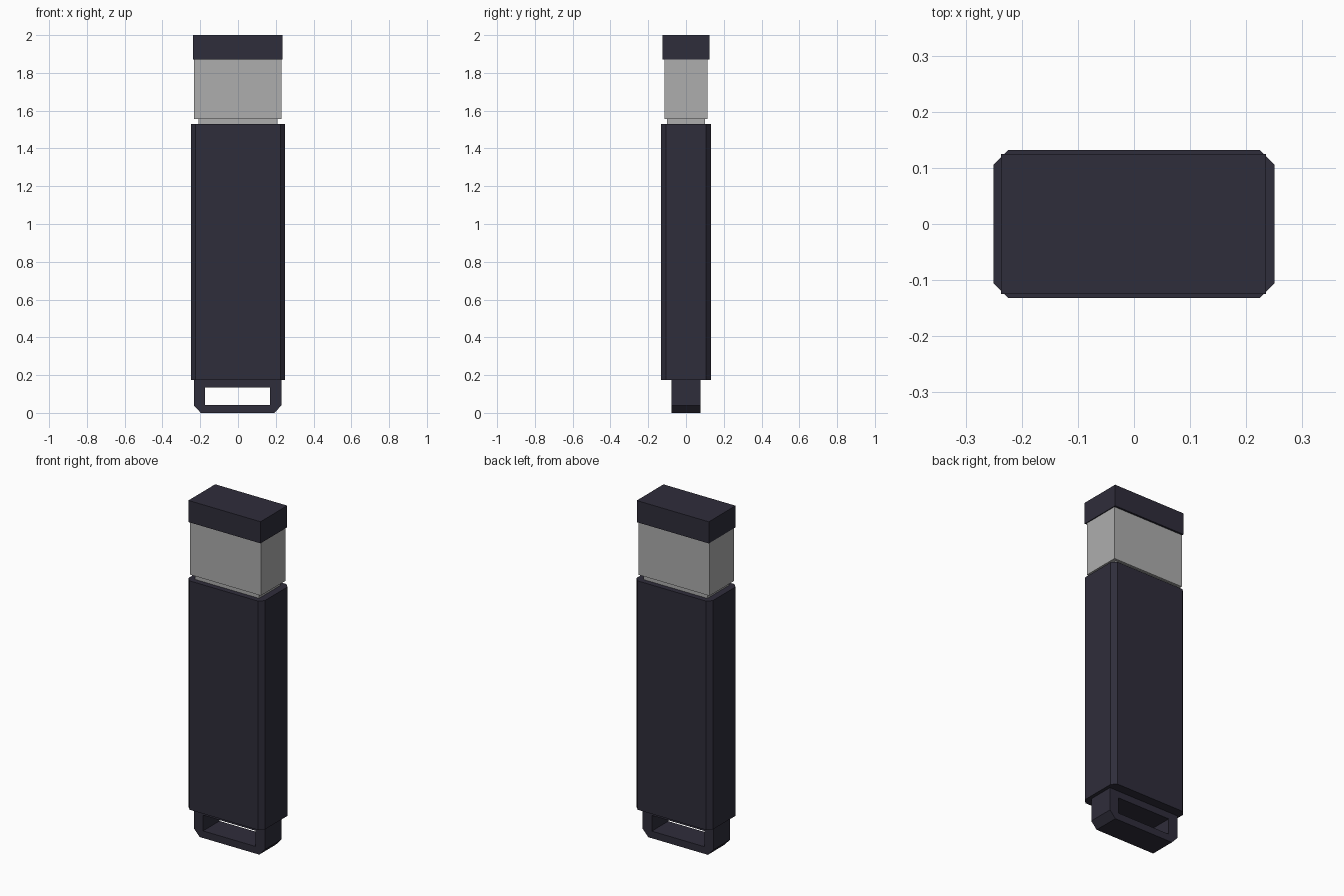
import bpy, bmesh

if "Cube" in bpy.data.objects:
    bpy.data.objects.remove(bpy.data.objects["Cube"])


def material(name, color):
    m = bpy.data.materials.new(name)
    m.diffuse_color = color
    m.use_nodes = True
    m.node_tree.nodes["Principled BSDF"].inputs["Base Color"].default_value = m.diffuse_color
    return m


dark = material("dark_plastic", (0.028, 0.026, 0.043, 1))
grey = material("clear_grey", (0.42, 0.42, 0.42, 0.85))


def finish(name, bm, mat):
    bmesh.ops.recalc_face_normals(bm, faces=bm.faces)
    me = bpy.data.meshes.new(name)
    bm.to_mesh(me)
    bm.free()
    me.materials.append(mat)
    ob = bpy.data.objects.new(name, me)
    bpy.context.collection.objects.link(ob)
    return ob


def prism(name, outline, low, high, axis, mat):
    """Extrude a closed outline along z, or along y for an x-z outline."""
    bm = bmesh.new()
    place = lambda p, h: (p[0], p[1], h) if axis == "z" else (p[0], h, p[1])
    face = bm.faces.new([bm.verts.new(place(p, low)) for p in outline])
    ext = bmesh.ops.extrude_face_region(bm, geom=[face], use_keep_orig=True)
    moved = [v for v in ext["geom"] if isinstance(v, bmesh.types.BMVert)]
    shift = (0, 0, high - low) if axis == "z" else (0, high - low, 0)
    bmesh.ops.translate(bm, verts=moved, vec=shift)
    return finish(name, bm, mat)


def box(name, x0, x1, y, z0, z1, mat):
    return prism(name, [(x0, -y), (x1, -y), (x1, y), (x0, y)], z0, z1, "z", mat)


# Long casing with chamfered corners
w, d, c = 0.25, 0.132, 0.026
prism("casing", [(-w + c, -d), (w - c, -d), (w, -d + c), (w, d - c),
                 (w - c, d), (-w + c, d), (-w, d - c), (-w, -d + c)],
      0.175, 1.53, "z", dark)

# Narrow neck, translucent section and end cap
box("neck", -0.21, 0.208, 0.10, 1.53, 1.557, grey)
box("clear_section", -0.234, 0.23, 0.114, 1.557, 1.872, grey)
box("end_cap", -0.237, 0.235, 0.125, 1.872, 2.0, dark)

# Keyring loop: chamfered frame around a rectangular opening
x0, x1, top = -0.234, 0.23, 0.175
outer = [(x0, top), (x0, 0.04), (x0 + 0.037, 0), (x1 - 0.037, 0), (x1, 0.04), (x1, top)]
hole = [(-0.175, 0.135), (-0.175, 0.042), (0.17, 0.042), (0.17, 0.135)]
bm = bmesh.new()
hd = 0.077
rings = {}
for y in (-hd, hd):
    o = [bm.verts.new((x, y, z)) for x, z in outer]
    h = [bm.verts.new((x, y, z)) for x, z in hole]
    rings[y] = (o, h)
    bm.faces.new([o[0], o[1], h[1], h[0]])
    bm.faces.new([o[1], o[2], h[1]])
    bm.faces.new([o[2], o[3], h[2], h[1]])
    bm.faces.new([o[3], o[4], h[2]])
    bm.faces.new([o[4], o[5], h[3], h[2]])
    bm.faces.new([o[5], o[0], h[0], h[3]])
for a, b in zip(rings[-hd], rings[hd]):
    for i in range(len(a)):
        j = (i + 1) % len(a)
        bm.faces.new([a[i], a[j], b[j], b[i]])
finish("keyring_loop", bm, dark)
